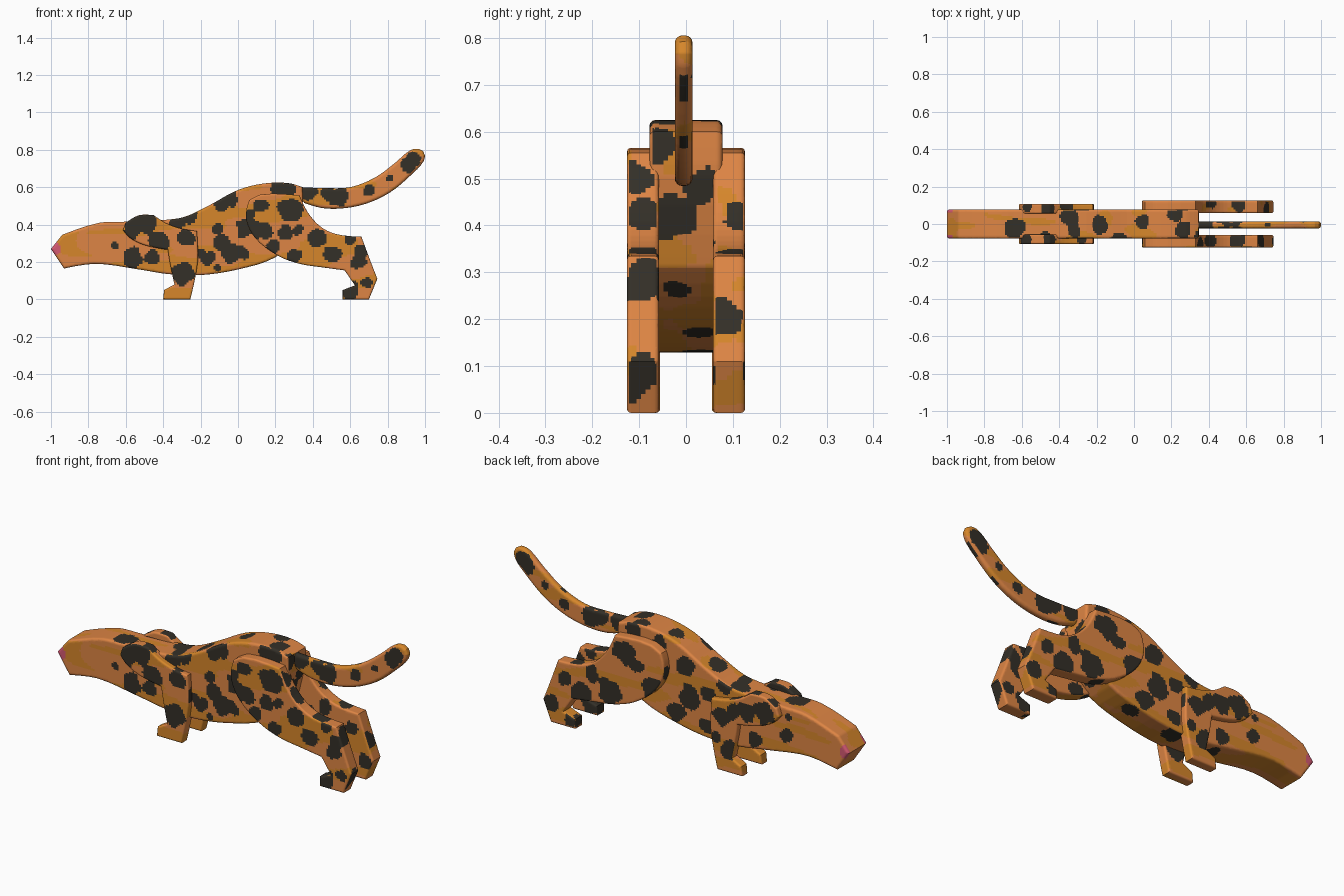
import bpy, bmesh, math
from mathutils import Vector, noise

cube = bpy.data.objects.get("Cube")
if cube:
    bpy.data.objects.remove(cube, do_unlink=True)

CELL = 0.01  # size of the painted coat cells


def make_material(name, rgb):
    mat = bpy.data.materials.new(name)
    mat.use_nodes = True
    mat.diffuse_color = (*rgb, 1)
    shader = mat.node_tree.nodes["Principled BSDF"]
    shader.inputs["Base Color"].default_value = (*rgb, 1)
    shader.inputs["Roughness"].default_value = 0.6
    return mat


TAN, OCHRE, SPOT, PINK = range(4)
MATERIALS = [
    make_material("tan coat", (0.73, 0.235, 0.058)),
    make_material("ochre streak", (0.67, 0.24, 0.024)),
    make_material("dark spot", (0.034, 0.029, 0.021)),
    make_material("pink nose", (0.66, 0.10, 0.17)),
]


def smooth_outline(points, steps=4):
    """Curve through the points (in hundredths), keeping sharp turns as corners."""
    pts = [Vector(p) / 100 for p in points]
    count = len(pts)
    tangents = []
    for i, p in enumerate(pts):
        before, after = p - pts[i - 1], pts[(i + 1) % count] - p
        sharp = before.angle(after) > 0.55
        tangents.append(Vector((0, 0)) if sharp else (before.normalized() + after.normalized()).normalized())
    outline = []
    for i, p in enumerate(pts):
        j = (i + 1) % count
        q = pts[j]
        length = (q - p).length
        for s in range(steps):
            t = s / steps
            h = t * t * (3 - 2 * t)
            outline.append(p.lerp(q, h) + length * (tangents[i] * t * (1 - t) ** 2 - tangents[j] * t * t * (1 - t)))
    return outline


def coat_colour(face, right_spots, left_spots, rim_spots):
    """Round blots: flat ones (x, z, radius) on the sides, balls (x, y, z, radius) on the rims."""
    c = face.calc_center_median()
    if abs(face.normal.y) > 0.5:
        spots = right_spots if face.normal.y < 0 else left_spots
        place = Vector((c.x, c.z))
    else:
        spots, place = rim_spots, c
    # Nose patches on both sides of the muzzle tip
    if math.hypot(c.x + 0.99, c.z - 0.27) < 0.04 and abs(c.y) > 0.06:
        return PINK
    wobble = 1 + 0.4 * noise.noise(c * 20)
    if any((place - Vector(s[:-1]) / 100).length < s[-1] / 100 * wobble for s in spots):
        return SPOT
    streak = noise.noise(Vector((c.x * 2.5, c.y * 14, c.z * 14)))
    return OCHRE if streak > 0.15 else TAN


def cut_part(name, points, y0, y1, bevel, right_spots, left_spots, rim_spots, segments=3):
    """Board cut to an outline, with rounded rims and a painted coat."""
    bm = bmesh.new()
    base = bm.faces.new([bm.verts.new((p.x, y0, p.y)) for p in smooth_outline(points)])
    grown = bmesh.ops.extrude_face_region(bm, geom=[base])["geom"]
    moved = [g for g in grown if isinstance(g, bmesh.types.BMVert)]
    bmesh.ops.translate(bm, verts=moved, vec=(0, y1 - y0, 0))
    bmesh.ops.recalc_face_normals(bm, faces=bm.faces[:])
    rims = [e for e in bm.edges if abs(e.verts[0].co.y - e.verts[1].co.y) < 1e-5]
    bmesh.ops.bevel(bm, geom=rims, offset=bevel, segments=segments, profile=0.5,
                    affect='EDGES', clamp_overlap=False)
    # Cut into small cells so that colours can follow the coat pattern
    for axis in range(3):
        values = [v.co[axis] for v in bm.verts]
        low, high = min(values), max(values)
        normal = Vector([float(axis == k) for k in range(3)])
        for k in range(1, int((high - low) / CELL) + 1):
            bmesh.ops.bisect_plane(bm, geom=bm.verts[:] + bm.edges[:] + bm.faces[:], dist=1e-6,
                                   plane_co=normal * (low + k * CELL), plane_no=normal)
    bm.normal_update()
    for face in bm.faces:
        face.material_index = coat_colour(face, right_spots, left_spots, rim_spots)
    mesh = bpy.data.meshes.new(name)
    bm.to_mesh(mesh)
    bm.free()
    for mat in MATERIALS:
        mesh.materials.append(mat)
    obj = bpy.data.objects.new(name, mesh)
    bpy.context.collection.objects.link(obj)
    bpy.ops.object.select_all(action='DESELECT')
    obj.select_set(True)
    bpy.context.view_layer.objects.active = obj
    bpy.ops.object.shade_smooth_by_angle(angle=math.radians(35))


# Body and head in one board
body = [(-100, 27), (-94, 34.5), (-74, 41), (-61, 41.5), (-39, 42.5), (-29, 44), (-15, 50.5),
        (0, 58.5), (14, 62), (28, 62), (34.5, 60), (34.5, 50), (30, 31), (20, 22.5), (0, 16),
        (-20, 13), (-37, 13.5), (-53, 16), (-77, 19), (-93, 16.5)]
body_right = [(-4, 54, 4), (-9, 51, 4), (-25, 45, 4), (-33, 41, 4), (4, 38, 5), (-3, 24, 5),
              (2, 25, 4), (-11, 38, 3), (-9, 31, 4), (-16, 22, 4), (-19, 24, 3), (-56, 23, 5),
              (-46, 23, 4), (-66, 29, 2), (-56, 38, 2), (-11, 17, 2), (22, 59, 4), (27, 59, 4)]
body_left = [(-7, 32, 6), (-5, 48, 5), (-18, 36, 4), (-17, 20, 4), (0, 22, 5), (-64, 27, 4),
             (-45, 20, 4), (-65, 37, 2), (-28, 43, 4), (10, 56, 4), (25, 58, 4)]
body_rim = [(-64, -2, 41, 5), (-35, 4, 43, 5), (-32, -3, 43, 4), (-18, 0, 49, 5), (4, 1, 60, 4),
            (22, 5, 62, 4), (26, -3, 62, 5), (-48, -7, 42, 3), (-7, -8, 54, 4),
            (34, -6, 57, 4), (32, -2, 42, 5), (34, 3, 48, 4),
            (25, -2, 27, 3), (5, 3, 17, 4), (-20, 4, 13, 5), (-45, 2, 15, 4)]
cut_part("body", body, -0.078, 0.078, 0.012, body_right, body_left, body_rim)

# Front legs with shoulder and paw
front_leg = [(-61.5, 37), (-60, 41), (-53, 45), (-45, 45), (-39, 41), (-31, 38), (-22, 36.5),
             (-21.5, 20), (-25.5, 0), (-40, 0), (-39.5, 5), (-34, 8), (-36.5, 20),
             (-37.5, 26.5), (-50, 29), (-58, 33)]
front_right = [(-55, 41, 6), (-49, 41, 6), (-59, 33, 4), (-42, 32, 5), (-28, 33, 5), (-30, 14, 6)]
front_left = [(-53, 37, 6), (-43, 35, 5), (-35, 33, 4), (-28, 29, 5), (-33, 12, 5), (-25, 17, 3)]
front_right_rim = [(-58, -9, 42, 4), (-45, -9, 45, 4), (-28, -8, 38, 3), (-22, -8, 25, 4)]
front_left_rim = [(-57, 9, 43, 3), (-46, 8, 45, 4), (-36, 9, 40, 4), (-22, 9, 30, 4)]

# Hind legs with haunch and paw
hind_leg = [(4.5, 48), (6, 53), (12, 56), (33, 55.5), (37, 47), (44, 39), (52, 35), (66, 33.5),
            (71, 20), (74.5, 11), (70, 0), (56, 0), (56, 5), (62.5, 7.5), (57, 15.5), (46, 17),
            (33, 19), (22, 23), (9, 33), (4.5, 42)]
hind_right = [(9, 37, 6), (13, 37, 5), (12, 50, 4), (6, 45, 3), (28, 48, 6), (25, 36, 4),
              (32, 37, 3), (42, 33, 5), (30, 23, 4), (19, 28, 4), (50, 24, 5), (65, 20, 4),
              (66, 26, 4), (60, 5, 5), (69, 9, 3), (60, 32, 3)]
hind_left = [(10, 33, 7), (27, 48, 6), (35, 25, 7), (52, 20, 6), (46, 32, 4), (20, 43, 4),
             (62, 25, 4), (70, 10, 4), (59, 4, 3)]
hind_right_rim = [(35, -11, 50, 4), (40, -9, 42, 5), (55, -9, 34, 4), (68, -9, 28, 5),
                  (72, -11, 8, 5), (57, -9, 5, 5), (5, -9, 45, 4), (20, -9, 24, 4)]
hind_left_rim = [(41, 12, 42, 4), (56, 10, 34, 4), (71, 8, 20, 5),
                 (5, 9, 42, 4), (57, 9, 3, 3), (30, 9, 20, 4)]

for name, outline, inner, outer, paint in (
        ("front_leg", front_leg, 0.055, 0.108,
         {"right": (front_right, front_right_rim), "left": (front_left, front_left_rim)}),
        ("hind_leg", hind_leg, 0.058, 0.126,
         {"right": (hind_right, hind_right_rim), "left": (hind_left, hind_left_rim)})):
    for side, sign in (("right", -1), ("left", 1)):
        low, high = sorted((sign * inner, sign * outer))
        spots, rim = paint[side]
        cut_part(side + "_" + name, outline, low, high, 0.009, spots, spots, rim)

# Slim rounded tail
tail = [(32, 56), (34, 60), (46, 59.5), (60, 60), (73, 65), (84, 73), (91, 79), (94, 80.4),
        (96.7, 80.5), (99, 79.2), (100, 76.8), (99.2, 73.8), (92, 66), (81, 57), (68, 51),
        (54, 48.5), (44, 49), (35.5, 51.5)]
tail_spots = [(38, 57, 5), (54, 55, 5), (48, 57, 4), (70, 58, 3), (81, 65, 2), (91, 72, 4), (94, 75, 4)]
tail_rim = [(38, 0, 60, 4), (52, 0, 60, 4), (48, 0, 49, 3), (72, 0, 64, 2), (82, 0, 58, 2), (95, -1, 70, 4)]
cut_part("tail", tail, -0.024, 0.014, 0.016, tail_spots, tail_spots, tail_rim, segments=4)
